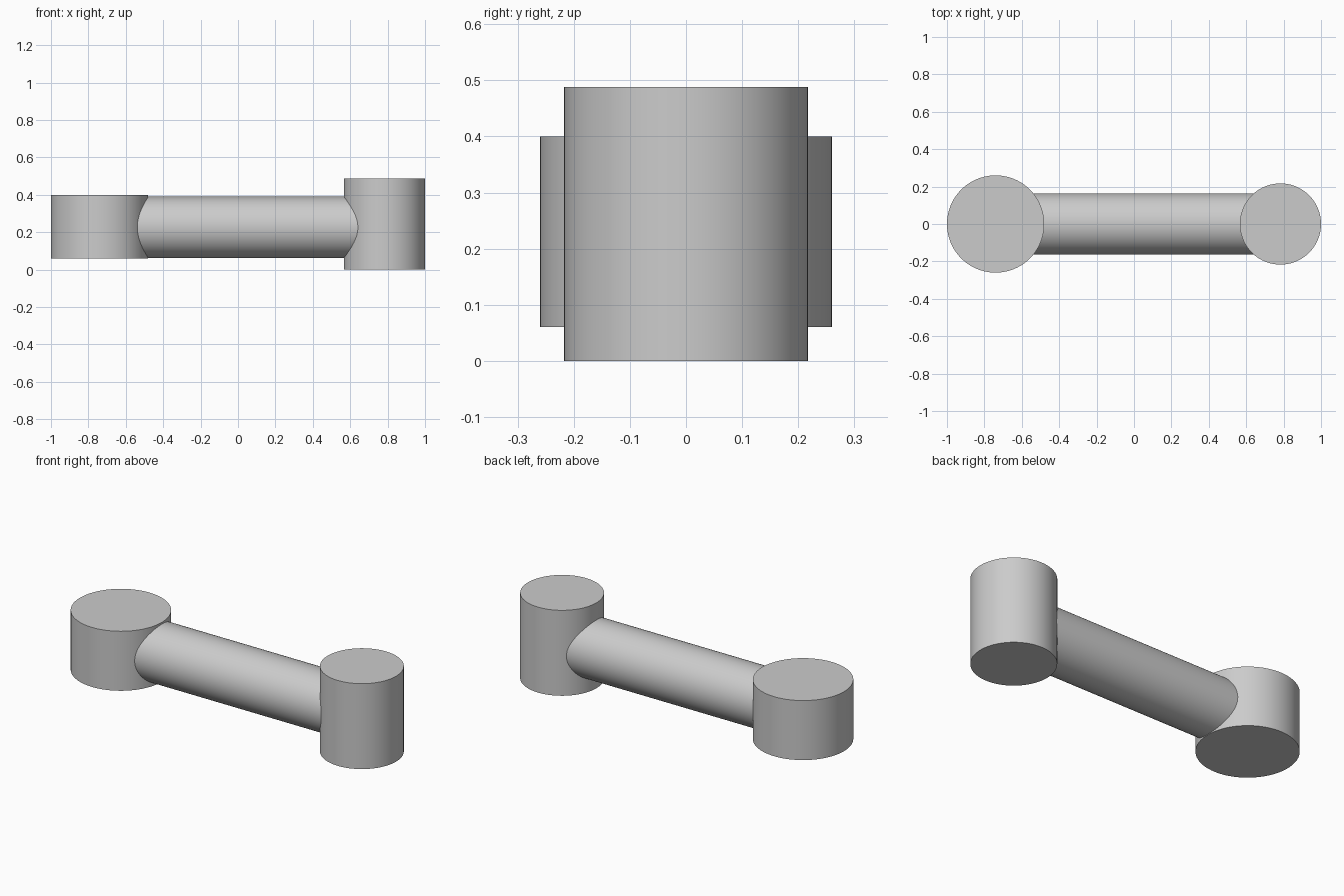
import bpy
from math import pi, radians

# Remove the default cube only
cube = bpy.data.objects.get("Cube")
if cube:
    bpy.data.objects.remove(cube, do_unlink=True)

# Single plain grey
GREY = (0.6, 0.6, 0.6, 1.0)
grey = bpy.data.materials.new("plain_grey")
grey.use_nodes = True
grey.diffuse_color = GREY
grey.node_tree.nodes["Principled BSDF"].inputs["Base Color"].default_value = GREY


def cylinder(name, radius, length, centre, tilt=0.0):
    """Smooth-sided capped cylinder, tilted about y."""
    bpy.ops.mesh.primitive_cylinder_add(
        vertices=96, radius=radius, depth=length,
        location=centre, rotation=(0, tilt, 0))
    obj = bpy.context.object
    obj.name = name
    obj.data.materials.append(grey)
    bpy.ops.object.shade_smooth_by_angle(angle=radians(30))
    return obj


# Wide, short boss at one end
wide_x, wide_r = -0.74, 0.26
wide_bottom, wide_top = 0.06, 0.40
cylinder("wide_boss", wide_r, wide_top - wide_bottom,
         (wide_x, 0, (wide_bottom + wide_top) / 2))

# Narrow, tall boss at the other end
tall_r, tall_height = 0.217, 0.488
tall_x = 1 - tall_r
cylinder("tall_boss", tall_r, tall_height, (tall_x, 0, tall_height / 2))

# Round rod joining the two, with its ends buried in the bosses
cylinder("connecting_rod", 0.164, tall_x - wide_x,
         ((wide_x + tall_x) / 2, 0, 0.226), tilt=pi / 2)
